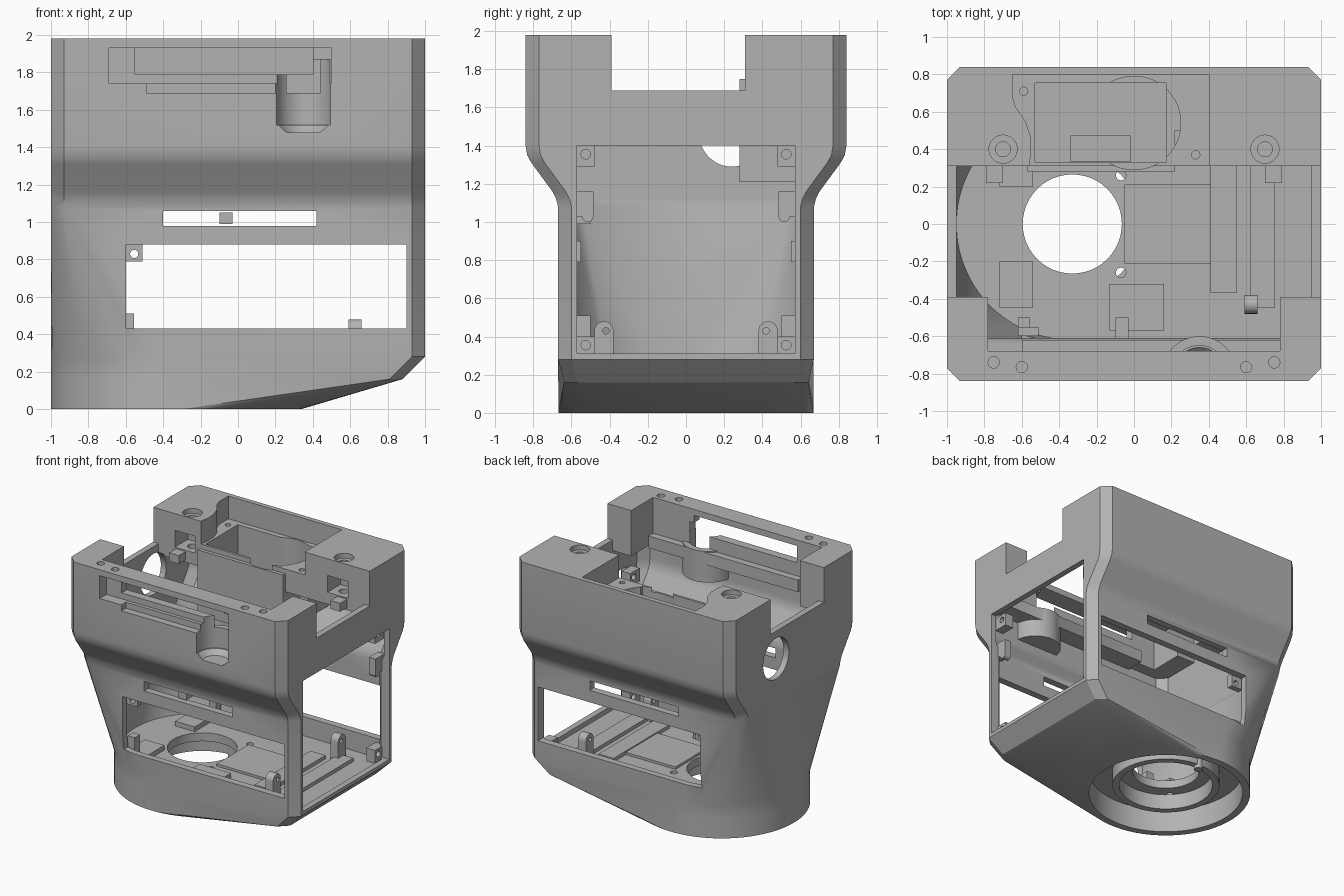
import bpy, bmesh, math
from mathutils import Matrix, Vector

cube = bpy.data.objects.get("Cube")
if cube:
    bpy.data.objects.remove(cube, do_unlink=True)

grey = bpy.data.materials.new("plain grey")
grey.use_nodes = True
grey.diffuse_color = (0.45, 0.45, 0.45, 1)
grey.node_tree.nodes["Principled BSDF"].inputs["Base Color"].default_value = (0.45, 0.45, 0.45, 1)
parts = []


def make(name, bm):
    bmesh.ops.recalc_face_normals(bm, faces=bm.faces[:])
    mesh = bpy.data.meshes.new(name)
    bm.to_mesh(mesh)
    bm.free()
    mesh.materials.append(grey)
    obj = bpy.data.objects.new(name, mesh)
    bpy.context.collection.objects.link(obj)
    parts.append(obj)
    return obj


def box(name, x, y, z):
    bm = bmesh.new()
    lo, hi = Vector((x[0], y[0], z[0])), Vector((x[1], y[1], z[1]))
    m = Matrix.Translation((lo + hi) / 2) @ Matrix.Diagonal((*(hi - lo), 1))
    bmesh.ops.create_cube(bm, size=1, matrix=m)
    return make(name, bm)


def cyl(name, base, r, depth, axis="Z", r2=None, n=48):
    bm = bmesh.new()
    rot = {"Z": Matrix(), "X": Matrix.Rotation(math.pi / 2, 4, "Y"),
           "Y": Matrix.Rotation(-math.pi / 2, 4, "X")}[axis]
    m = Matrix.Translation(base) @ rot @ Matrix.Translation((0, 0, depth / 2))
    bmesh.ops.create_cone(bm, cap_ends=True, segments=n, radius1=r,
                          radius2=r if r2 is None else r2, depth=depth, matrix=m)
    return make(name, bm)


def prism(name, pts, z0, z1):
    bm = bmesh.new()
    face = bm.faces.new([bm.verts.new((x, y, z0)) for x, y in pts])
    ext = bmesh.ops.extrude_face_region(bm, geom=[face])
    top = [v for v in ext["geom"] if isinstance(v, bmesh.types.BMVert)]
    bmesh.ops.translate(bm, verts=top, vec=(0, 0, z1 - z0))
    return make(name, bm)


def combine(target, tool, op="DIFFERENCE"):
    mod = target.modifiers.new("cut", "BOOLEAN")
    mod.operation, mod.solver, mod.object = op, "EXACT", tool
    bpy.context.view_layer.objects.active = target
    bpy.ops.object.modifier_apply(modifier=mod.name)
    parts.remove(tool)
    bpy.data.objects.remove(tool, do_unlink=True)


def section(z, y, left=None, right=None, r=0.67, c=0.07, n=64):
    """Outline whose ends are round (None) or chamfered corners at a given x."""
    out = []
    for i in range(n):
        a = 2 * math.pi * (i + 0.5) / n
        ca, sa = math.cos(a), math.sin(a)
        end = right if ca > 0 else left
        if end is None:
            out.append((-0.33 + r * ca, r * sa, z))
        else:
            steep = abs(sa) > abs(ca)
            px = end - math.copysign(c, end) if steep else end
            out.append((px, math.copysign(y if steep else y - c, sa), z))
    return out


def loft(name, sections):
    bm = bmesh.new()
    rings = [[bm.verts.new(p) for p in s] for s in sections]
    for a, b in zip(rings, rings[1:]):
        for i in range(len(a)):
            j = (i + 1) % len(a)
            bm.faces.new((a[i], a[j], b[j], b[i]))
    bm.faces.new(rings[0])
    bm.faces.new(rings[-1])
    bmesh.ops.remove_doubles(bm, verts=bm.verts[:], dist=1e-5)
    return make(name, bm)


# Outer housing: round foot blending to a chamfered, flared box
flare = [(1.08, 0.67), (1.12, 0.68), (1.16, 0.70), (1.31, 0.81), (1.35, 0.832), (1.4, 0.84)]
housing = loft("housing", [section(0, 0.67), section(0.16, 0.64, None, 0.88),
                           section(0.28, 0.67, None, 1)]
               + [section(z, y, -1, 1) for z, y in flare + [(1.98, 0.84)]])
cavity = loft("cavity", [section(0.27, 0.61, None, 0.95, 0.62)]
              + [section(z, y - 0.06, -0.95, 0.95) for z, y in flare + [(1.6, 0.84)]])
combine(housing, cavity)

# Top opening and side notch
for x, y, z in [(0.78, (-0.68, 0.31), (1.5, 2.1)), (0.95, (-0.39, 0.31), (1.5, 2.1)),
                (1.1, (-0.39, 0.31), (1.69, 2.1))]:
    combine(housing, box("cut", (-x, x), y, z))

# Right side doorway, front and back windows and slots
combine(housing, box("cut", (0.9, 1.1), (-0.57, 0.57), (0.31, 1.4)))
combine(housing, box("cut", (-0.6, 0.9), (-1, 1), (0.43, 0.88)))
combine(housing, box("cut", (-0.4, 0.42), (-1, 1), (0.98, 1.06)))
# Round port in the left wall
combine(housing, cyl("cut", (-1.1, 0.24, 1.46), 0.17, 0.2, "X"))

# Rear tray box, and half-round knob housing with ledge on the front wall
combine(housing, box("tray", (-0.57, 0.22), (0.28, 0.71), (1.21, 1.75)), "UNION")
combine(housing, box("tray_back", (-0.57, 0.30), (0.5, 0.79), (1.33, 1.74)), "UNION")
arc = [(0.35 + 0.2 * math.cos(math.pi * i / 20), -0.8 + 0.2 * math.sin(math.pi * i / 20))
       for i in range(21)]
combine(housing, prism("knob_housing", arc, 1.43, 1.69), "UNION")
combine(housing, box("ledge", (-0.6, 0.78), (-0.79, -0.62), (1.58, 1.68)), "UNION")

# Rear pocket with a wavy end, deep tray and round well
wave = [(-0.65, 0.8), (-0.65, 0.68), (-0.63, 0.62), (-0.58, 0.55), (-0.55, 0.46),
        (-0.55, 0.38), (-0.57, 0.25), (0.4, 0.25), (0.4, 0.8)]
combine(housing, prism("cut", wave, 1.79, 2.1))
combine(housing, box("cut", (-0.53, 0.17), (0.33, 0.755), (1.36, 2.1)))
combine(housing, cyl("cut", (0, 0.54, 1.55), 0.25, 0.5))
combine(housing, box("cut", (-0.34, -0.02), (0.335, 0.47), (1.1, 1.5)))
for x, y in [(-0.59, 0.71), (0.33, 0.37)]:
    combine(housing, cyl("cut", (x, y, 1.7), 0.022, 0.2, n=20))

# Front display recess, window, slot and knob recess
combine(housing, box("cut", (-0.69, 0.5), (-0.9, -0.75), (1.74, 1.93)))
combine(housing, box("cut", (-0.55, 0.4), (-0.9, -0.6), (1.79, 1.93)))
combine(housing, box("cut", (-0.49, 0.27), (-0.9, -0.78), (1.69, 1.76)))
combine(housing, cyl("cut", (0.35, -0.8, 1.48), 0.1, 0.05, r2=0.15))
combine(housing, cyl("cut", (0.35, -0.8, 1.52), 0.15, 0.35))

# Screw holes and nut recesses in the top rim
for s in (-1, 1):
    combine(housing, cyl("cut", (s * 0.7, 0.4, 1.94), 0.075, 0.2))
    combine(housing, cyl("cut", (s * 0.7, 0.4, 1.66), 0.04, 0.4, n=24))
    combine(housing, box("cut", sorted((s * 0.61, s * 0.8)), (0.2, 0.48), (1.7, 1.84)))
    for x, y in [(0.75, -0.74), (0.6, -0.765)]:
        combine(housing, cyl("cut", (s * x, y, 1.94), 0.03, 0.1, n=20))

# Recess under the foot, with lens hole and four screw holes
combine(housing, cyl("cut", (-0.33, 0, -0.1), 0.61, 0.3, n=64))
combine(housing, cyl("cut", (-0.33, 0, 0.1), 0.265, 0.3))
for x in (-0.59, -0.07):
    for y in (-0.26, 0.26):
        combine(housing, cyl("cut", (x, y, 0.1), 0.027, 0.3, n=20))

# Ring and locating post under the foot
ring = cyl("lower_ring", (-0.33, 0, 0.07), 0.425, 0.135, n=64)
combine(ring, cyl("cut", (-0.33, 0, 0), 0.37, 0.4, n=64))
cyl("locating_post", (-0.33, 0.4, 0.04), 0.035, 0.15, n=20)

# Raised floor plates
box("floor_plate", (-0.05, 0.41), (-0.21, 0.21), (0.25, 0.29))
box("floor_front_pad", (-0.13, 0.16), (-0.57, -0.32), (0.25, 0.31))
box("floor_front_stem", (-0.1, -0.03), (-0.64, -0.5), (0.99, 1.05))
box("floor_rail_inner", (0.41, 0.55), (-0.37, 0.37), (0.25, 0.3))
box("floor_rail_outer", (0.62, 0.75), (-0.45, 0.45), (0.25, 0.3))

# Mirrored lugs, hinge tabs and shelves
for s, side in ((-1, "front"), (1, "back")):
    ys = sorted((s * 0.48, s * 0.605))
    for z, level in ((0.31, "lower"), (1.31, "upper")):
        lug = box(f"{side}_{level}_lug", (0.85, 0.93), ys, (z - 0.02, z + 0.09))
        combine(lug, cyl("cut", (0.8, s * 0.525, z + 0.045), 0.025, 0.2, "X", n=20))

    tab = box(f"{side}_upright_tab", (0.59, 0.66), sorted((s * 0.38, s * 0.48)), (0.26, 0.43))
    combine(tab, cyl("tab_round", (0.59, s * 0.43, 0.43), 0.05, 0.07, "X", n=24), "UNION")
    combine(tab, cyl("cut", (0.5, s * 0.42, 0.43), 0.017, 0.3, "X", n=16))

    hang = box(f"{side}_hanging_tab", (0.87, 0.93), sorted((s * 0.485, s * 0.605)), (1.03, 1.16))
    combine(hang, cyl("tab_round", (0.87, s * 0.515, 1.03), 0.03, 0.06, "X", n=24), "UNION")

    shelf = sorted((s * 0.2, s * 0.45))
    box(f"{side}_floor_shelf", (-0.72, -0.54), shelf, (0.25, 0.31))

    corner = box(f"{side}_window_lug", (-0.62, -0.51), sorted((s * 0.55, s * 0.6)), (0.79, 0.9))
    combine(corner, cyl("cut", (-0.555, -0.8 if s < 0 else 0.4, 0.83), 0.022, 0.4, "Y", n=20))
    box(f"{side}_window_foot", (-0.62, -0.555), sorted((s * 0.5, s * 0.57)), (0.26, 0.51))

    box(f"{side}_rim_lug", sorted((s * 0.7, s * 0.79)), (0.22, 0.34), (1.62, 1.69))

# Smooth curved walls, keep hard edges
for obj in parts:
    obj.select_set(True)
bpy.context.view_layer.objects.active = housing
bpy.ops.object.shade_smooth_by_angle(angle=math.radians(25))
